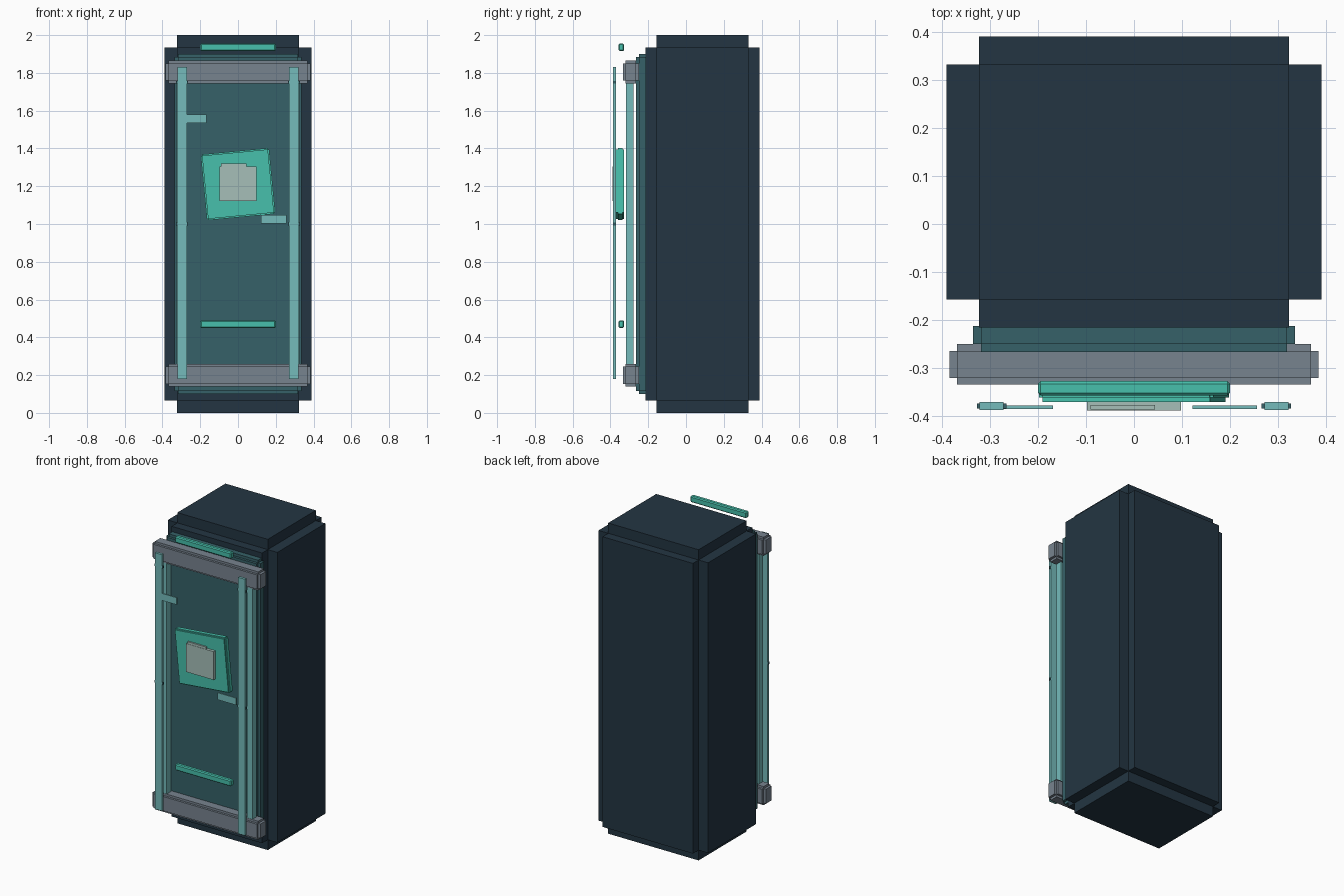
import bpy, bmesh, math
from mathutils import Matrix, Vector

old = bpy.data.objects.get("Cube")
if old:
    bpy.data.objects.remove(old, do_unlink=True)


def material(name, rgb):
    def lin(c):
        c /= 255
        return c / 12.92 if c <= 0.04045 else ((c + 0.055) / 1.055) ** 2.4
    col = (*[lin(c) for c in rgb], 1)
    m = bpy.data.materials.new(name)
    m.use_nodes = True
    m.diffuse_color = col
    m.node_tree.nodes["Principled BSDF"].inputs["Base Color"].default_value = col
    return m


NAVY = material("dark navy", (35, 53, 66))
TEAL = material("deep teal", (54, 97, 104))
GREY = material("slate grey", (119, 131, 143))
PALE = material("pale teal", (117, 187, 187))
GREEN = material("bright sea green", (71, 192, 172))
CREAM = material("pale grey green", (166, 191, 185))


def add_box(bm, x, y, z):
    """Cuboid given by its (min, max) range on each axis."""
    lo, hi = Vector((x[0], y[0], z[0])), Vector((x[1], y[1], z[1]))
    bmesh.ops.create_cube(bm, size=1, matrix=Matrix.Translation((lo + hi) / 2)
                          @ Matrix.Diagonal((*(hi - lo), 1)))


def finish(bm, name, mat):
    me = bpy.data.meshes.new(name)
    bm.to_mesh(me)
    bm.free()
    me.materials.append(mat)
    ob = bpy.data.objects.new(name, me)
    bpy.context.collection.objects.link(ob)
    return ob


def box(name, mat, x, y, z):
    bm = bmesh.new()
    add_box(bm, x, y, z)
    return finish(bm, name, mat)


def stepped_box(name, mat, x, y, z, step):
    """Box whose edges are notched in a step: three crossing cuboids."""
    full, bm = (x, y, z), bmesh.new()
    for axis in range(3):
        add_box(bm, *[r if i == axis else (r[0] + step[i], r[1] - step[i])
                      for i, r in enumerate(full)])
    return finish(bm, name, mat)


# Cabinet body and door panel
stepped_box("cabinet_body", NAVY, (-.39, .39), (-.215, .39), (0, 2), (.068, .058, .066))
bm = bmesh.new()
add_box(bm, (-.335, .335), (-.25, -.212), (.117, 1.883))
add_box(bm, (-.318, .318), (-.25, -.212), (.1, 1.9))
add_box(bm, (-.318, .318), (-.266, -.212), (.117, 1.883))
finish(bm, "door_panel", TEAL)

# Crossbars at the top and bottom of the door
for name, zc in (("upper_crossbar", 1.805), ("lower_crossbar", .2)):
    stepped_box(name, GREY, (-.384, .384), (-.334, -.25), (zc - .06, zc + .06),
                (.016, .014, .014))

# Rods, front strips and small strip clips on both sides
for side, s in (("left", 1), ("right", -1)):
    def xr(a, b):
        return tuple(sorted((s * a, s * b)))
    box(side + "_rod", PALE, xr(.285, .325), (-.318, -.277), (.14, 1.86))
    box(side + "_strip", PALE, xr(.271, .321), (-.387, -.37), (.18, 1.83))
    for i, zc in enumerate((1.0, 1.75)):
        box(f"{side}_strip_clip_{i + 1}", TEAL, xr(.265, .327), (-.384, -.373),
            (zc - .007, zc + .007))

# Flat tags reaching inward from the strips
box("upper_tag", PALE, (-.275, -.168), (-.385, -.377), (1.535, 1.58))
box("lower_tag", PALE, (.122, .256), (-.385, -.377), (1.002, 1.047))

# Green light bars with bevelled edges
for name, zc in (("upper_light_bar", 1.935), ("lower_light_bar", .47)):
    ob = box(name, GREEN, (-.2, .2), (-.357, -.327), (zc - .02, zc + .02))
    bev = ob.modifiers.new("Bevel", "BEVEL")
    bev.width, bev.segments = .006, 1

# Tilted square plaque
plaque = stepped_box("tilted_plaque", GREEN, (-.182, .182), (-.37, -.327), (-.175, .175),
                     (.007, .009, .007))
plaque.location = (0, 0, 1.211)
plaque.rotation_euler.y = -math.radians(5.5)

# Label block on the plaque, with its clip on top
box("label_block", CREAM, (-.098, .098), (-.388, -.368), (1.123, 1.305))
box("label_clip", CREAM, (-.09, .044), (-.386, -.376), (1.28, 1.319))
